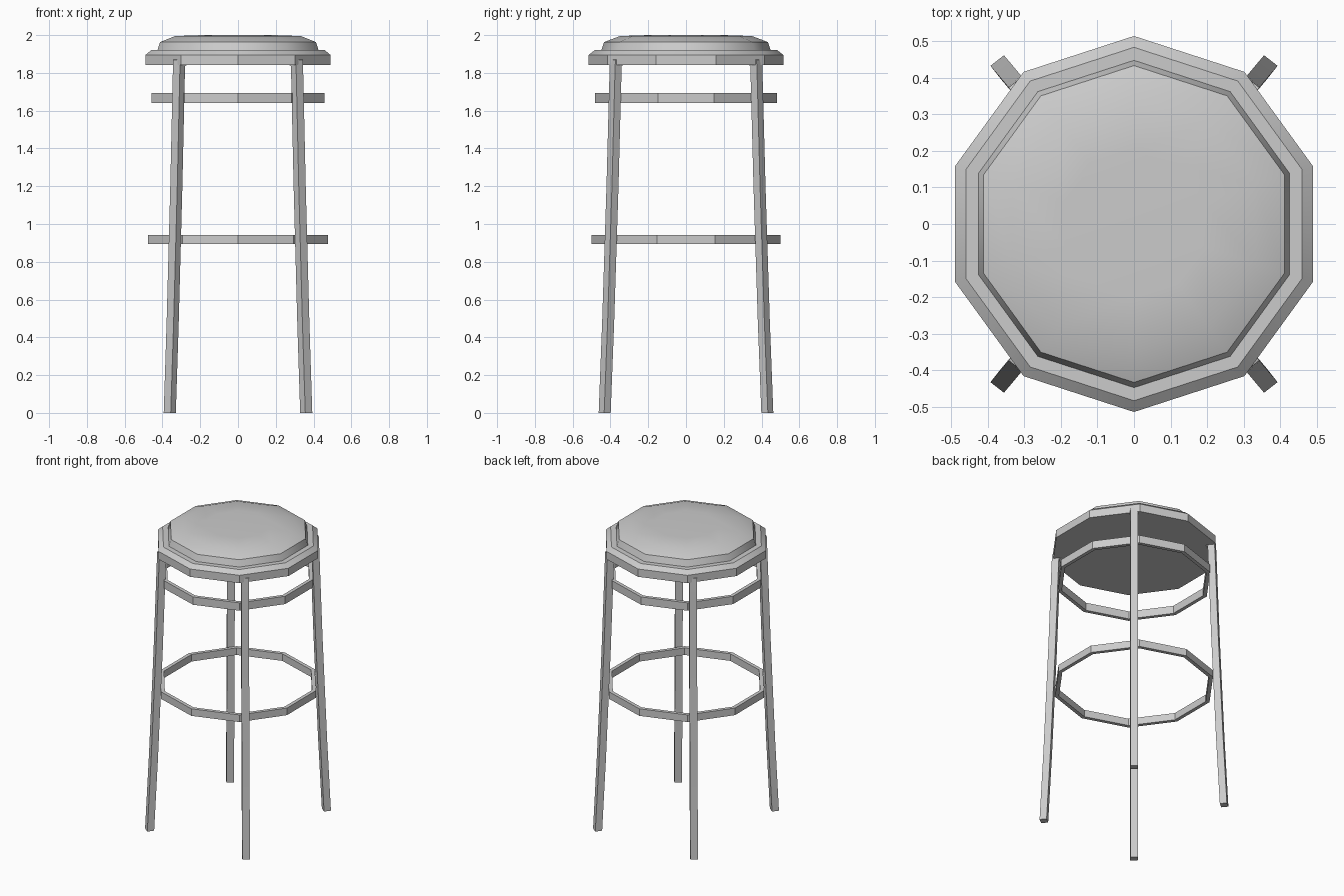
import bpy, bmesh, math
from mathutils import Vector

if "Cube" in bpy.data.objects:
    bpy.data.objects.remove(bpy.data.objects["Cube"])

SIDES = 10


def finish(name, bm, smooth=None):
    bmesh.ops.recalc_face_normals(bm, faces=bm.faces)
    mesh = bpy.data.meshes.new(name)
    bm.to_mesh(mesh)
    bm.free()
    ob = bpy.data.objects.new(name, mesh)
    bpy.context.collection.objects.link(ob)
    if smooth:
        bpy.ops.object.select_all(action='DESELECT')
        ob.select_set(True)
        bpy.context.view_layer.objects.active = ob
        bpy.ops.object.shade_smooth_by_angle(angle=math.radians(smooth))
    return ob


def lathe(name, profile, closed=False, smooth=None):
    """Turn (radius, z) points around z; open profiles get capped ends."""
    bm = bmesh.new()
    rings = []
    for r, z in profile:
        angles = [math.pi / 2 + math.tau * i / SIDES for i in range(SIDES)]
        rings.append([bm.verts.new((r * math.cos(a), r * math.sin(a), z)) for a in angles])
    pairs = list(zip(rings, rings[1:]))
    if closed:
        pairs.append((rings[-1], rings[0]))
    else:
        bm.faces.new(rings[0])
        bm.faces.new(rings[-1])
    for a, b in pairs:
        for i in range(SIDES):
            j = (i + 1) % SIDES
            bm.faces.new((a[i], a[j], b[j], b[i]))
    return finish(name, bm, smooth)


def hoop(name, r, z0, z1, t=0.025):
    lathe(name, [(r, z0), (r, z1), (r - t, z1), (r - t, z0)], closed=True)


def leg(name, sx, sy):
    """Sweep a rectangle along a bent path given as (radius, z)."""
    path = [Vector(p) for p in ((0.562, 0), (0.538, 0.48), (0.508, 1.2), (0.488, 1.78),
                                (0.485, 1.853), (0.44, 1.868))]
    width, depth = 0.047, 0.044
    pos, turn = math.radians(50), math.radians(52)
    radial = Vector((math.cos(turn), math.sin(turn), 0))
    side = Vector((-radial.y, radial.x, 0))
    bm = bmesh.new()
    rings = []
    for i, p in enumerate(path):
        d0 = (p - path[max(i - 1, 0)]).normalized() if i else (path[1] - p).normalized()
        d1 = (path[i + 1] - p).normalized() if i + 1 < len(path) else d0
        t = (d0 + d1).normalized()
        n = Vector((t.y, -t.x)) / max(t.dot(d0), 0.5)
        if i == 0:
            n = Vector((1, 0))  # feet are cut level with the floor
        centre = Vector((p.x * math.cos(pos), p.x * math.sin(pos), p.y))
        ring = []
        for u, v in ((-1, -1), (1, -1), (1, 1), (-1, 1)):
            c = centre + side * (u * width / 2) + (radial * n.x + Vector((0, 0, n.y))) * (v * depth / 2)
            ring.append(bm.verts.new((c.x * sx, c.y * sy, c.z)))
        rings.append(ring)
    for a, b in zip(rings, rings[1:]):
        for i in range(4):
            j = (i + 1) % 4
            bm.faces.new((a[i], a[j], b[j], b[i]))
    bm.faces.new(rings[0])
    bm.faces.new(rings[-1])
    finish(name, bm)


# Seat frame and padded top
lathe("seat_frame", [(0.515, 1.842), (0.515, 1.895), (0.484, 1.92), (0.44, 1.92)], smooth=30)
lathe("seat_cushion", [(0.45, 1.915), (0.434, 1.963), (0.35, 1.995), (0.2, 2.0)], smooth=50)

# Bracing hoops
hoop("upper_hoop", 0.482, 1.64, 1.693)
hoop("foot_rest_hoop", 0.50, 0.894, 0.942)

# Four splayed legs
for sy, end in ((-1, "front"), (1, "back")):
    for sx, hand in ((-1, "left"), (1, "right")):
        leg(f"{end}_{hand}_leg", sx, sy)
